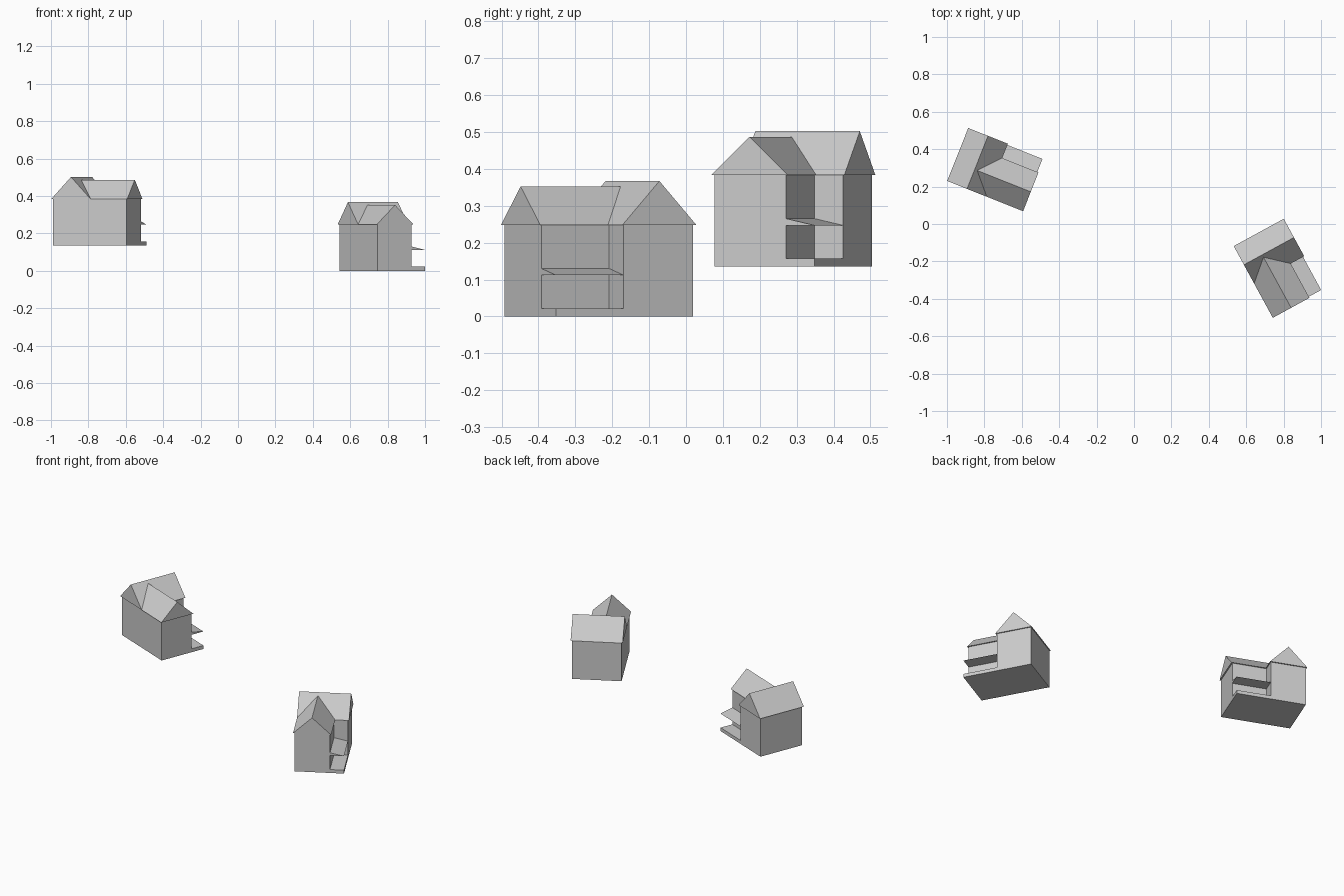
import bpy, bmesh, math

cube = bpy.data.objects.get("Cube")
if cube:
    bpy.data.objects.remove(cube)

GREY = (0.6, 0.6, 0.6, 1)
mat = bpy.data.materials.new("plain_grey")
mat.use_nodes = True
mat.diffuse_color = GREY
mat.node_tree.nodes["Principled BSDF"].inputs["Base Color"].default_value = GREY

# House dimensions: x runs along the main ridge, the wing reaches towards -y
W, L = 0.305, 0.437            # overall roof size
MAIN, WING = 0.228, 0.223      # roof widths of main block and wing
EAVE, RIDGE, WING_RIDGE = 0.248, 0.367, 0.352
LIP = 0.007                    # roof overhang
FLOOR = 0.022                  # porch floor height
AWN_LOW, AWN_HIGH = 0.112, 0.130


def loft(name, ring_a, ring_b):
    """Closed flat-faced solid between two matching outlines."""
    bm = bmesh.new()
    a = [bm.verts.new(p) for p in ring_a]
    b = [bm.verts.new(p) for p in ring_b]
    bm.faces.new(a)
    bm.faces.new(b[::-1])
    for i in range(len(a)):
        j = (i + 1) % len(a)
        bm.faces.new((a[i], b[i], b[j], a[j]))
    bmesh.ops.recalc_face_normals(bm, faces=bm.faces)
    mesh = bpy.data.meshes.new(name)
    bm.to_mesh(mesh)
    bm.free()
    mesh.materials.append(mat)
    return mesh


def upright(name, outline, z0, z1):
    return loft(name, [(x, y, z0) for x, y in outline], [(x, y, z1) for x, y in outline])


x0, x1, xw = LIP, W - LIP, WING - LIP
y0, y1, ym = -LIP, -L + LIP, -MAIN + LIP

# L-shaped walls
walls = upright("walls", [(x0, y0), (x1, y0), (x1, ym), (xw, ym), (xw, y1), (x0, y1)], 0, EAVE)

# Porch floor in the inner corner
floor = upright("porch_floor", [(xw, ym), (x1, ym), (x1, y1), (xw, y1)], 0, FLOOR)

# Wedge awning sloping away from the wing wall
wedge = [(xw, AWN_LOW), (xw, AWN_HIGH), (x1, AWN_LOW)]
awning = loft("porch_awning", [(x, ym, z) for x, z in wedge], [(x, y1, z) for x, z in wedge])

# Main gable roof
gable = [(0, EAVE), (-MAIN / 2, RIDGE), (-MAIN, EAVE)]
main_roof = loft("main_roof", [(0, y, z) for y, z in gable], [(W, y, z) for y, z in gable])

# Wing roof, its back end resting on the main roof slope
meet = -MAIN + (WING_RIDGE - EAVE) / (RIDGE - EAVE) * MAIN / 2
section = [(0, EAVE, -MAIN), (WING / 2, WING_RIDGE, meet), (WING, EAVE, -MAIN)]
wing_roof = loft("wing_roof", [(x, -L, z) for x, z, y in section],
                 [(x, y, z) for x, z, y in section])

# Two copies of the house
for side, place, turn in (("right", (-0.999, 0.230, 0.135), 68.3),
                          ("left", (0.533, -0.118, 0), 28.6)):
    for mesh in (walls, floor, awning, main_roof, wing_roof):
        obj = bpy.data.objects.new(f"{side}_house_{mesh.name}", mesh)
        obj.location = place
        obj.rotation_euler.z = math.radians(turn)
        bpy.context.collection.objects.link(obj)
